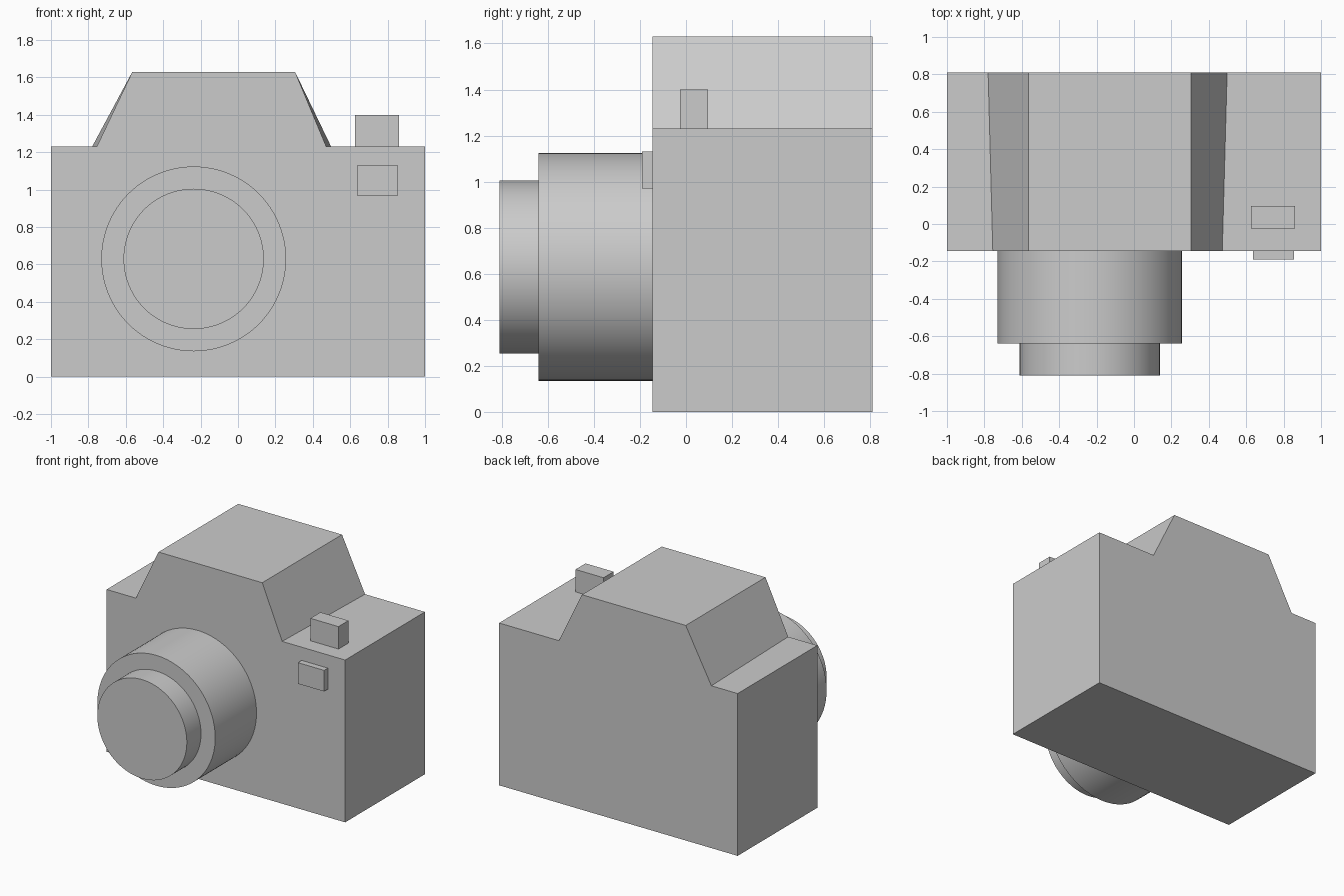
import bpy
import bmesh
import math

FRONT, BACK = -0.145, 0.81
SHOULDER, TOP = 1.23, 1.63

cube = bpy.data.objects.get("Cube")
if cube:
    bpy.data.objects.remove(cube, do_unlink=True)

grey = bpy.data.materials.new("plain_grey")
grey.use_nodes = True
colour = (0.6, 0.6, 0.6, 1)
grey.diffuse_color = colour
grey.node_tree.nodes["Principled BSDF"].inputs["Base Color"].default_value = colour


def box(name, low, high):
    """Box between two opposite corners."""
    centre = [(a + b) / 2 for a, b in zip(low, high)]
    bpy.ops.mesh.primitive_cube_add(size=1, location=centre)
    ob = bpy.context.object
    ob.name = name
    ob.scale = [b - a for a, b in zip(low, high)]
    bpy.ops.object.transform_apply(location=False, rotation=False, scale=True)
    ob.data.materials.append(grey)
    return ob


def barrel(name, radius, y_front, y_back):
    """Round lens section lying along y."""
    bpy.ops.mesh.primitive_cylinder_add(
        vertices=96, radius=radius, depth=y_back - y_front,
        location=(-0.237, (y_front + y_back) / 2, 0.63),
        rotation=(math.pi / 2, 0, 0))
    ob = bpy.context.object
    ob.name = name
    ob.data.materials.append(grey)
    bpy.ops.object.shade_smooth_by_angle(angle=math.radians(30))
    return ob


def outline(hump_left, hump_right):
    """Body silhouette in x and z, with the hump foot given."""
    return [(-1, 0), (1, 0), (1, SHOULDER), (hump_right, SHOULDER),
            (0.305, TOP), (-0.565, TOP), (hump_left, SHOULDER), (-1, SHOULDER)]


# Body and viewfinder hump, whose foot widens slightly towards the back
bm = bmesh.new()
front = [bm.verts.new((x, FRONT, z)) for x, z in outline(-0.755, 0.472)]
back = [bm.verts.new((x, BACK, z)) for x, z in outline(-0.78, 0.498)]
bm.faces.new(front)
bm.faces.new(back[::-1])
for i in range(len(front)):
    j = (i + 1) % len(front)
    bm.faces.new((front[j], front[i], back[i], back[j]))
bmesh.ops.recalc_face_normals(bm, faces=bm.faces)
mesh = bpy.data.meshes.new("body")
bm.to_mesh(mesh)
bm.free()
mesh.materials.append(grey)
bpy.context.collection.objects.link(bpy.data.objects.new("body", mesh))

# Lens
barrel("lens_barrel", 0.494, -0.64, FRONT)
barrel("lens_front", 0.375, -0.81, -0.64)

# Shutter button and front window block
box("shutter_button", (0.625, -0.025, SHOULDER), (0.86, 0.095, 1.4))
box("front_window", (0.635, -0.19, 0.97), (0.855, FRONT, 1.13))
